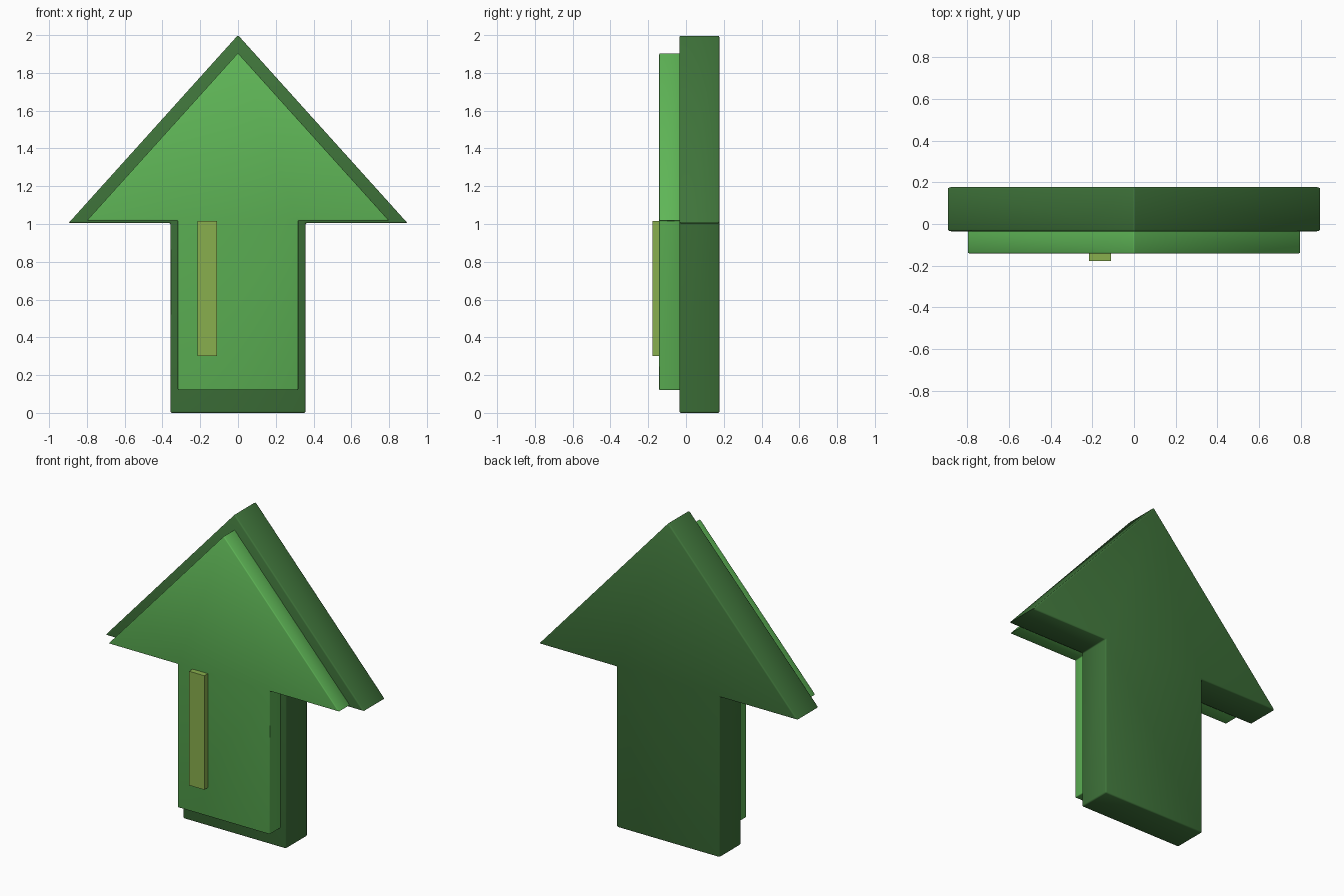
import bpy, bmesh

if "Cube" in bpy.data.objects:
    bpy.data.objects.remove(bpy.data.objects["Cube"])


def material(name, rgb):
    m = bpy.data.materials.new(name)
    m.diffuse_color = (*rgb, 1)
    m.use_nodes = True
    m.node_tree.nodes["Principled BSDF"].inputs["Base Color"].default_value = m.diffuse_color
    return m


dark = material("dark green", (0.050, 0.175, 0.043))
light = material("light green", (0.115, 0.470, 0.095))
olive = material("olive green", (0.250, 0.430, 0.075))


def plate(name, outline, y0, y1, mat, bevel):
    """Extrude an x-z outline from y0 to y1 and soften its edges."""
    bm = bmesh.new()
    face = bm.faces.new([bm.verts.new((x, y0, z)) for x, z in outline])
    ext = bmesh.ops.extrude_face_region(bm, geom=[face])
    for v in ext["geom"]:
        if isinstance(v, bmesh.types.BMVert):
            v.co.y = y1
    bmesh.ops.recalc_face_normals(bm, faces=bm.faces)
    if bevel:
        bmesh.ops.bevel(bm, geom=bm.edges[:], offset=bevel, segments=2,
                        profile=0.5, affect='EDGES', clamp_overlap=True)
    me = bpy.data.meshes.new(name)
    bm.to_mesh(me)
    bm.free()
    me.materials.append(mat)
    ob = bpy.data.objects.new(name, me)
    bpy.context.collection.objects.link(ob)
    if bevel:
        bpy.ops.object.select_all(action='DESELECT')
        ob.select_set(True)
        bpy.context.view_layer.objects.active = ob
        bpy.ops.object.shade_smooth_by_angle(angle=0.87)
    return ob


def arrow(shaft, wing, bottom, shoulder, tip):
    """Symmetric upward arrow outline."""
    right = [(shaft, bottom), (shaft, shoulder), (wing, shoulder)]
    return right + [(0, tip)] + [(-x, z) for x, z in reversed(right)]


# Dark backing arrow, lighter raised arrow, thin highlight bar
plate("arrow_back", arrow(0.357, 0.897, 0.0, 1.005, 2.0), -0.035, 0.177, dark, 0.008)
plate("arrow_front", arrow(0.319, 0.80, 0.12, 1.018, 1.905), -0.142, -0.025, light, 0.006)
bar = [(-0.215, 0.30), (-0.11, 0.30), (-0.11, 1.015), (-0.215, 1.015)]
plate("highlight_bar", bar, -0.177, -0.135, olive, 0)
